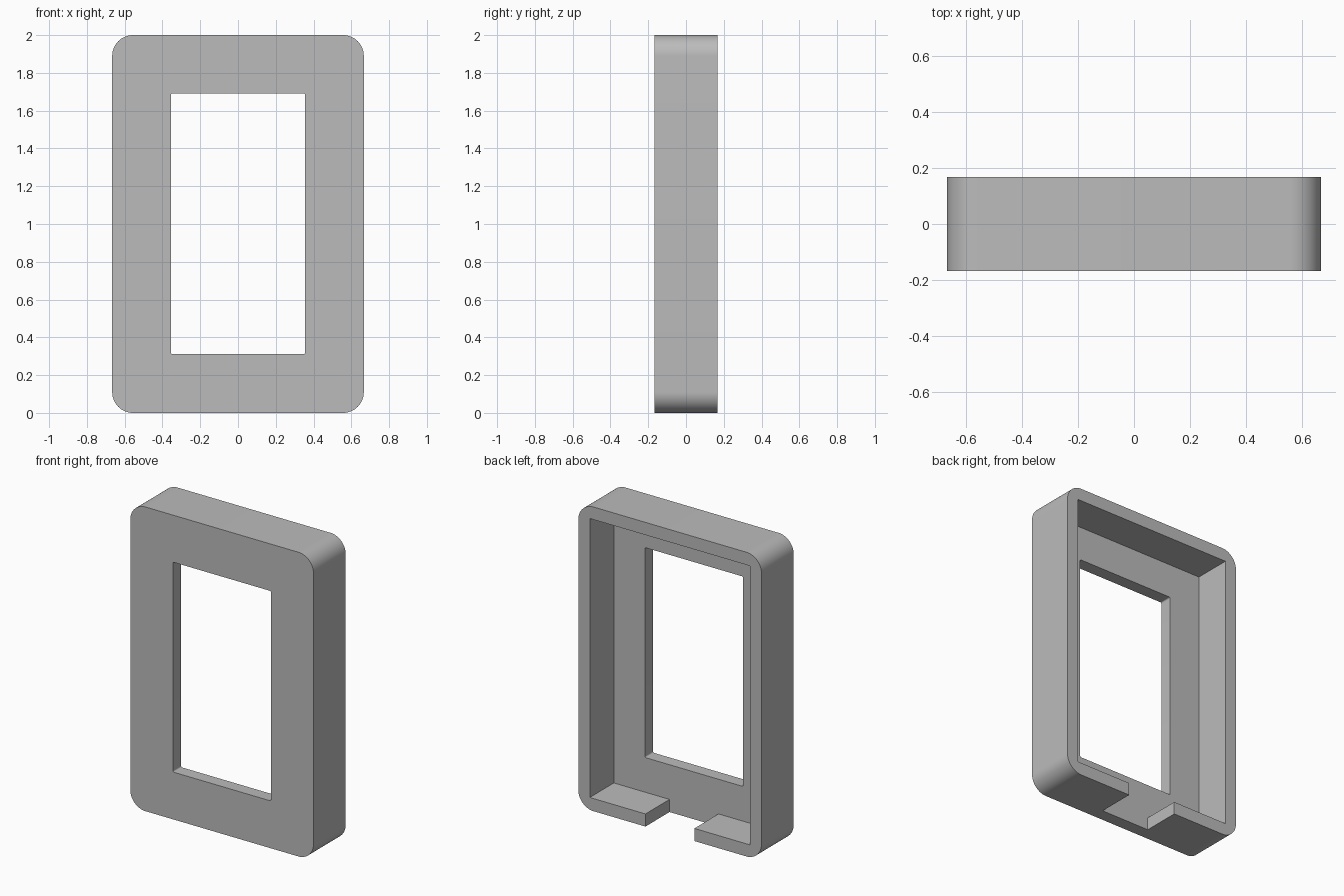
import bpy
import bmesh
from math import sin, cos, pi

HALF_W, HALF_D, HEIGHT = 0.666, 0.167, 2.0
WALL, PLATE = 0.083, 0.084
CORNER = 0.11
WINDOW_W, WINDOW_Z0, WINDOW_Z1 = 0.356, 0.311, 1.691
NOTCH = 0.178

cube = bpy.data.objects.get("Cube")
if cube:
    bpy.data.objects.remove(cube, do_unlink=True)

grey = bpy.data.materials.new("plain grey")
grey.use_nodes = True
colour = (0.5, 0.5, 0.5, 1)
grey.diffuse_color = colour
grey.node_tree.nodes["Principled BSDF"].inputs["Base Color"].default_value = colour


def rounded_rect(half_w, z0, z1, radius, steps):
    """Outline in x and z with an arc at each corner."""
    points = []
    corners = [(1, z1 - radius), (-1, z1 - radius), (-1, z0 + radius), (1, z0 + radius)]
    for quarter, (side, cz) in enumerate(corners):
        cx = side * (half_w - radius)
        for i in range(steps + 1):
            a = (quarter + i / steps) * pi / 2
            points.append((cx + radius * cos(a), cz + radius * sin(a)))
    return points


def prism(name, outline, y0, y1):
    """Extrude an x-z outline along y."""
    bm = bmesh.new()
    face = bm.faces.new([bm.verts.new((x, y0, z)) for x, z in outline])
    ext = bmesh.ops.extrude_face_region(bm, geom=[face])
    moved = [v for v in ext["geom"] if isinstance(v, bmesh.types.BMVert)]
    bmesh.ops.translate(bm, verts=moved, vec=(0, y1 - y0, 0))
    bmesh.ops.recalc_face_normals(bm, faces=bm.faces)
    mesh = bpy.data.meshes.new(name)
    bm.to_mesh(mesh)
    bm.free()
    mesh.materials.append(grey)
    obj = bpy.data.objects.new(name, mesh)
    bpy.context.collection.objects.link(obj)
    return obj


# Rounded frame body
frame = prism("frame", rounded_rect(HALF_W, 0, HEIGHT, CORNER, 16), -HALF_D, HALF_D)

# Window through the front plate
window = prism("window_cutter",
               rounded_rect(WINDOW_W, WINDOW_Z0, WINDOW_Z1, 0.008, 4), -0.5, 0.5)

# Rear cavity, with a cable notch through the bottom wall
inner = HALF_W - WALL
right_half = [(NOTCH, -0.1), (NOTCH, WALL), (inner, WALL), (inner, HEIGHT - WALL)]
outline = right_half + [(-x, z) for x, z in reversed(right_half)]
cavity = prism("cavity_cutter", outline, PLATE - HALF_D, 0.5)

# Cut the openings, then drop the cutters
bpy.context.view_layer.objects.active = frame
for cutter in (window, cavity):
    cutter.hide_render = True
    mod = frame.modifiers.new(cutter.name, "BOOLEAN")
    mod.operation = "DIFFERENCE"
    mod.solver = "EXACT"
    mod.object = cutter
    bpy.ops.object.modifier_apply(modifier=mod.name)
    bpy.data.objects.remove(cutter, do_unlink=True)

# Smooth the rounded corners, keep the other edges sharp
bpy.ops.object.select_all(action="DESELECT")
frame.select_set(True)
bpy.ops.object.shade_smooth_by_angle()
